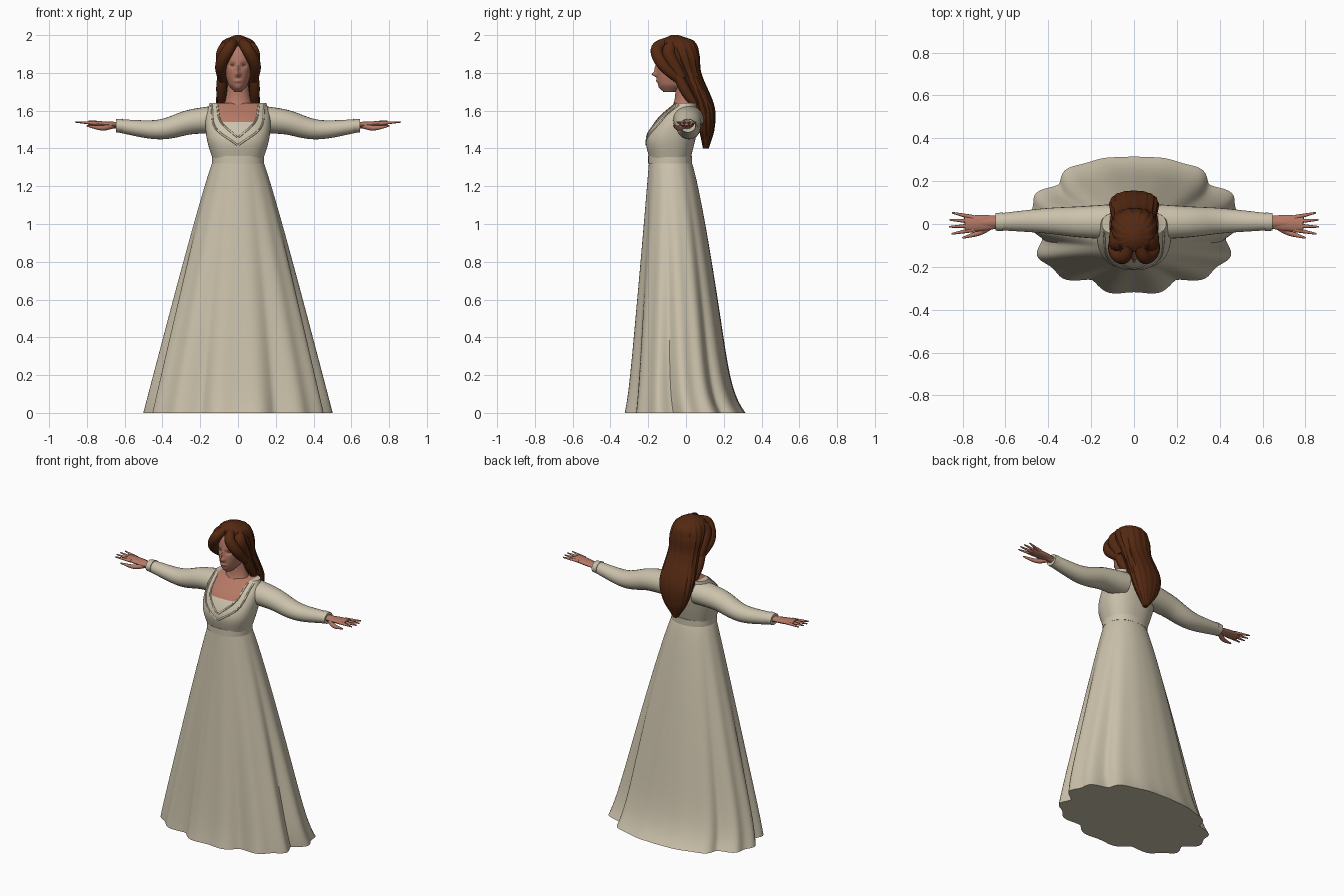
import bpy, bmesh, math
from mathutils import Vector

if "Cube" in bpy.data.objects:
    bpy.data.objects.remove(bpy.data.objects["Cube"])


def material(name, red, green, blue):
    made = bpy.data.materials.new(name)
    made.use_nodes = True
    made.diffuse_color = (red, green, blue, 1)
    made.node_tree.nodes["Principled BSDF"].inputs["Base Color"].default_value = made.diffuse_color
    return made


CREAM = material("cream cloth", .6, .54, .41)
SKIN = material("skin", .46, .19, .13)
HAIR = material("auburn hair", .09, .022, .006)
EYE = material("eye grey", .3, .26, .25)


def curve(keys, t):
    """Smoothly interpolate rows keyed by their first column."""
    def slopes(i):
        before, after = keys[max(i - 1, 0)], keys[min(i + 1, len(keys) - 1)]
        return [(q - p) / (after[0] - before[0]) for p, q in zip(before[1:], after[1:])]

    i = 0
    while i < len(keys) - 2 and t > keys[i + 1][0]:
        i += 1
    start, end = keys[i], keys[i + 1]
    span = end[0] - start[0]
    u = min(max((t - start[0]) / span, 0), 1)
    v = 1 - u
    return [p * v * v * (1 + 2 * u) + q * u * u * (1 + 2 * v) + span * u * v * (m * v - n * u)
            for p, q, m, n in zip(start[1:], end[1:], slopes(i), slopes(i + 1))]


def build(name, rings, materials, cut=None):
    """Bridge rings of points into a closed, smooth-shaded object."""
    bm = bmesh.new()
    loops = [[bm.verts.new(point) for point in ring] for ring in rings]
    for low, high in zip(loops, loops[1:]):
        for k in range(len(low)):
            bm.faces.new((low[k - 1], low[k], high[k], high[k - 1]))
    bm.faces.new(loops[0])
    bm.faces.new(loops[-1])
    if cut:
        cut(bm)
    bmesh.ops.recalc_face_normals(bm, faces=bm.faces[:])
    mesh = bpy.data.meshes.new(name)
    bm.to_mesh(mesh)
    bm.free()
    for entry in materials:
        mesh.materials.append(entry)
    mesh.shade_smooth()
    mesh.set_sharp_from_angle(angle=math.radians(45))
    bpy.context.collection.objects.link(bpy.data.objects.new(name, mesh))


def loft(name, section, bottom, top, steps, materials, power=2, deform=None, cut=None, sides=96):
    """Stack rounded sections; section(z) gives half width, front y, back y."""
    rings = []
    for step in range(steps + 1):
        z = bottom + (top - bottom) * step / steps
        half, front, back = section(z)
        middle, ring = (front + back) / 2, []
        for k in range(sides):
            angle = math.tau * k / sides
            across, along = [math.copysign(abs(v) ** (2 / power), v)
                             for v in (math.sin(angle), -math.cos(angle))]
            point = Vector((half * across, (back - front) / 2 * along, z))
            if deform:
                deform(point, angle)
            ring.append(point + Vector((0, middle, 0)))
        rings.append(ring)
    build(name, rings, materials, cut)


def sweep(name, points, start, end, surface, side=1, up="Z", flat=1, belly=0, steps=20, sides=16):
    """Tube along a smooth path, tapering from start to end with an optional belly."""
    last = len(points) - 1
    keys = [(i / last, *point) for i, point in enumerate(points)]
    axis = Vector([float(letter == up) for letter in "XYZ"])
    rings = []
    for step in range(steps + 1):
        t = step / steps
        centre = Vector(curve(keys, t))
        ahead = Vector(curve(keys, min(t + .02, 1))) - Vector(curve(keys, max(t - .02, 0)))
        u = ahead.cross(axis).normalized()
        v = u.cross(ahead).normalized()
        radius = start + (end - start) * t + belly * math.sin(math.pi * t)
        ring = []
        for k in range(sides):
            angle = math.tau * k / sides
            point = centre + radius * (u * math.cos(angle) + v * flat * math.sin(angle))
            point.x *= side
            ring.append(point)
        rings.append(ring)
    build(name, rings, [surface])


# Skirt: widening rule plus mirrored folds that deepen toward the hem
WAIST = 1.34


def skirt_section(z):
    drop = 1 - z / WAIST
    flare = drop ** 14
    return (.13 + .35 * drop ** .9, -.195 - .11 * drop - .01 * flare,
            .025 + .23 * drop ** .8 + .06 * flare)


def pleat(point, angle):
    turn = min(angle, math.tau - angle)
    fold = .1 * abs(math.cos(3.5 * turn)) - .06 - .03 * math.cos(14 * turn)
    scale = 1 + fold * min(1, math.pi - turn) * (1 - point.z / WAIST)
    point.x *= scale
    point.y *= scale


loft("skirt", skirt_section, 0, WAIST, 50, [CREAM], 2.1, pleat, sides=144)

# Bodice with a square neckline cut into its faces
BODICE = [(1.33, .13, -.19, .02), (1.45, .165, -.21, .05), (1.56, .172, -.15, .07), (1.64, .15, -.06, .065)]
BOXY = 2.4
NECKLINE, OPENING, SLANT = 1.54, .09, .25


def bodice_section(z):
    return curve(BODICE, z)


def neckline(bm):
    for normal in ((0, 0, 1), (1, 0, -SLANT), (-1, 0, -SLANT)):
        bmesh.ops.bisect_plane(bm, geom=bm.verts[:] + bm.edges[:] + bm.faces[:],
                               plane_co=(normal[0] * OPENING, 0, NECKLINE), plane_no=normal)
    for face in bm.faces:
        x, y, z = face.calc_center_median()
        rise = z - NECKLINE
        face.material_index = int(rise > 0 and abs(x) < OPENING + rise * SLANT and y < .03)


loft("bodice", bodice_section, 1.33, 1.64, 30, [CREAM, SKIN], BOXY, cut=neckline)
loft("waistband", lambda z: (.138, -.2, .033), 1.32, 1.36, 2, [CREAM], 2.2)


def on_bodice(x, z):
    half, front, back = bodice_section(z)
    bulge = (1 - abs(x / half) ** BOXY) ** (1 / BOXY)
    return x, (front + back) / 2 - (back - front) / 2 * bulge, z


for side, tag in ((1, "left"), (-1, "right")):
    # Bodice trim following the neckline
    for label, line in (("inner", [(0, .11, 1.63), (.5, .09, 1.54), (1, .005, 1.46)]),
                        ("outer", [(0, .14, 1.63), (.5, .12, 1.51), (1, .005, 1.42)])):
        path = [on_bodice(*curve(line, i / 8)) for i in range(9)]
        sweep(f"{tag}_{label}_trim", path, .005, .005, CREAM, side, "Y", sides=8)

    # Sleeve and cuff
    sweep(f"{tag}_sleeve", [(.1, .01, 1.555), (.25, .01, 1.54), (.42, .015, 1.5), (.64, .01, 1.52)],
          .082, .038, CREAM, side, flat=.9, belly=.006, sides=24)
    sweep(f"{tag}_cuff", [(.61, .01, 1.52), (.645, .01, 1.52)], .044, .041, CREAM, side,
          flat=.85, steps=2, sides=24)

    # Hand with four spread fingers and a thumb
    sweep(f"{tag}_palm", [(.62, .01, 1.52), (.79, 0, 1.535)], .026, .036, SKIN, side, flat=.4, belly=.006)
    sweep(f"{tag}_wrist", [(.62, .01, 1.52), (.72, .005, 1.53)], .028, .02, SKIN, side, flat=.7)
    for i in range(4):
        spread = i - 1.4
        tip = .868 - .012 * abs(spread)
        sweep(f"{tag}_finger_{i + 1}", [(.75, spread * .019, 1.533), (tip, spread * .033, 1.54)],
              .012, .004, SKIN, side, flat=.9, steps=6, sides=10)
    sweep(f"{tag}_thumb", [(.66, -.005, 1.52), (.72, -.04, 1.508), (.8, -.065, 1.52)],
          .014, .004, SKIN, side, belly=.004)

# Neck
NECK = [(1.57, .1, -.1, .05), (1.66, .066, -.06, .05), (1.8, .05, -.06, .04)]
loft("neck", lambda z: curve(NECK, z), 1.57, 1.8, 16, [SKIN])

# Head with nose, eye sockets, lips and chin pushed out of the front
HEAD = [(1.7, .02, -.12, -.05), (1.74, .052, -.148, .02), (1.84, .072, -.155, .04),
        (1.92, .07, -.14, .04), (1.97, .04, -.1, 0)]


def features(point, angle):
    x, y, z = point

    def bump(across, height, wide, tall):
        return math.exp(-((abs(x) - across) / wide) ** 2 - ((z - height) / tall) ** 2)

    if y < 0:
        point.y += .012 * bump(.03, 1.84, .016, .013) - .007 * bump(0, 1.757, .02, .008)
        point.y -= .023 * bump(0, 1.792, .012, .012) + .012 * bump(0, 1.82, .009, .025)
        point.y -= .006 * bump(0, 1.72, .02, .012)


loft("head", lambda z: curve(HEAD, z), 1.7, 1.97, 70, [SKIN], 2.1, features)

# Hair: ridged crown and back mass
MANE = [(1.4, .015, .09, .12), (1.5, .08, .07, .15), (1.62, .113, .04, .15), (1.8, .1, -.04, .08),
        (1.9, .105, -.1, .07), (1.97, .08, -.13, .04), (2, .015, -.08, -.04)]


def strands(point, angle):
    ridge = 1 + .022 * math.sin(angle * 16 + point.z * 9) + .012 * math.sin(angle * 29)
    point.x *= ridge
    point.y *= ridge


loft("back_hair", lambda z: curve(MANE, z), 1.4, 2, 60, [HAIR], 2.2, strands)

for side, tag in ((1, "left"), (-1, "right")):
    # Parted locks sweeping off the face, then falling beside the neck
    sweep(f"{tag}_front_lock", [(.02, -.1, 1.965), (.05, -.155, 1.925), (.09, -.12, 1.84), (.08, -.02, 1.75)],
          .025, .022, HAIR, side, "X", belly=.009)
    sweep(f"{tag}_temple_lock", [(.045, -.06, 1.955), (.08, -.09, 1.9), (.085, -.02, 1.77)],
          .03, .025, HAIR, side, "X", belly=.008)
    sweep(f"{tag}_side_strand", [(.085, -.05, 1.8), (.088, 0, 1.7), (.085, .07, 1.6)],
          .022, .012, HAIR, side, "X", belly=.01)
    # Almond eyes set into the sockets
    sweep(f"{tag}_eye", [(.02, -.139, 1.84), (.042, -.134, 1.841)], .001, .001, EYE, side, belly=.004)
